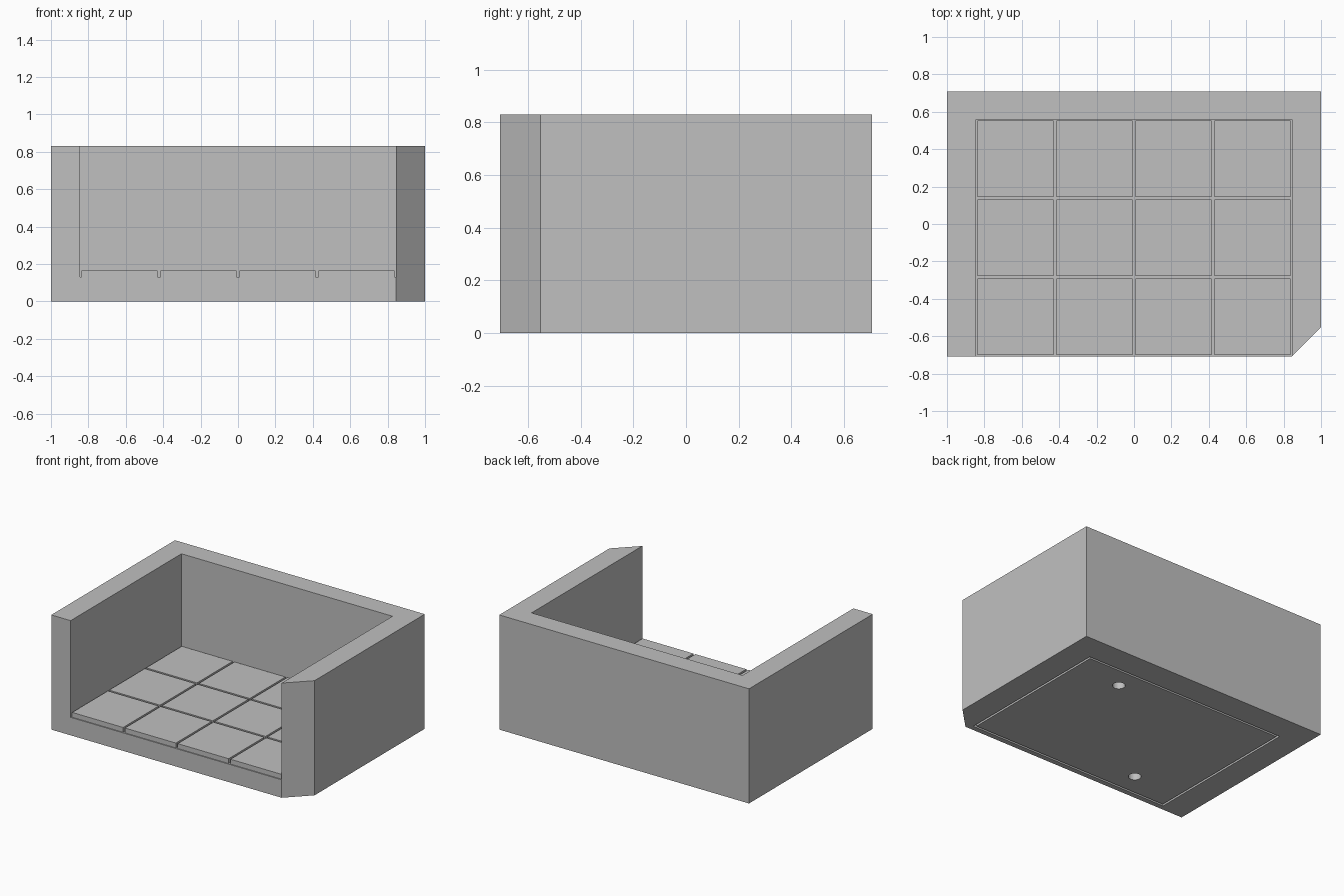
import bpy
import bmesh

cube = bpy.data.objects.get("Cube")
if cube:
    bpy.data.objects.remove(cube, do_unlink=True)

HALF_X, HALF_Y, HEIGHT = 1.0, 0.7075, 0.83
WALL = 0.155
FLOOR, TILE_TOP = 0.13, 0.165
IN_X, BACK = 0.845, 0.56          # inner wall faces
PITCH, GAP = 0.4225, 0.015        # tile grid
LID_DEPTH = 0.05

grey = bpy.data.materials.new("plain grey")
grey.use_nodes = True
grey.diffuse_color = (0.53, 0.53, 0.53, 1)
grey.node_tree.nodes["Principled BSDF"].inputs["Base Color"].default_value = (0.53, 0.53, 0.53, 1)


def prism(name, outline, z0, z1):
    """Extrude a counter-clockwise outline from z0 up to z1."""
    bm = bmesh.new()
    base = bm.faces.new([bm.verts.new((x, y, z0)) for x, y in outline])
    top = bmesh.ops.extrude_face_region(bm, geom=[base])["geom"]
    bmesh.ops.translate(bm, vec=(0, 0, z1 - z0),
                        verts=[v for v in top if isinstance(v, bmesh.types.BMVert)])
    bmesh.ops.recalc_face_normals(bm, faces=bm.faces)
    mesh = bpy.data.meshes.new(name)
    bm.to_mesh(mesh)
    bm.free()
    mesh.materials.append(grey)
    obj = bpy.data.objects.new(name, mesh)
    bpy.context.collection.objects.link(obj)
    return obj


def box(name, x0, x1, y0, y1, z0, z1):
    return prism(name, [(x0, y0), (x1, y0), (x1, y1), (x0, y1)], z0, z1)


def cut(target, cutter):
    """Subtract the cutter, apply the result and remove the cutter."""
    cutter.hide_render = True
    mod = target.modifiers.new("cut", 'BOOLEAN')
    mod.operation, mod.solver, mod.object = 'DIFFERENCE', 'EXACT', cutter
    bpy.context.view_layer.update()
    graph = bpy.context.evaluated_depsgraph_get()
    mesh = bpy.data.meshes.new_from_object(target.evaluated_get(graph))
    target.modifiers.clear()
    target.data = mesh
    bpy.data.objects.remove(cutter, do_unlink=True)


# Three-walled tray with one clipped front corner
tray = prism("walled_tray", [(-HALF_X, -HALF_Y), (HALF_X - WALL, -HALF_Y),
                             (HALF_X, WALL - HALF_Y), (HALF_X, HALF_Y),
                             (-HALF_X, HALF_Y)], 0, HEIGHT)
cut(tray, box("room_cutter", -IN_X, IN_X, -1, BACK, FLOOR, 1))

# Recess under the base, and the lid that leaves a thin gap around it
lx, ly0, ly1 = 0.81, -0.67, 0.515
cut(tray, box("recess_cutter", -lx, lx, ly0, ly1, -0.1, LID_DEPTH))
lid = box("base_lid", GAP - lx, lx - GAP, ly0 + GAP, ly1 - GAP, 0, LID_DEPTH)

# Two round holes in the lid
for x, y in ((PITCH, 0.349), (-PITCH, -0.496)):
    bpy.ops.mesh.primitive_cylinder_add(vertices=32, radius=0.042, depth=0.3, location=(x, y, 0))
    hole = bpy.context.object
    hole.data.materials.append(grey)
    cut(lid, hole)

# Floor tiles, four across and three deep
for i in range(4):
    for j in range(3):
        x, y = -IN_X + i * PITCH, -HALF_Y + j * PITCH
        box(f"floor_tile_{i + 1}_{j + 1}", x + GAP / 2, x + PITCH - GAP / 2,
            y + GAP / 2, y + PITCH - GAP / 2, FLOOR - 0.01, TILE_TOP)
